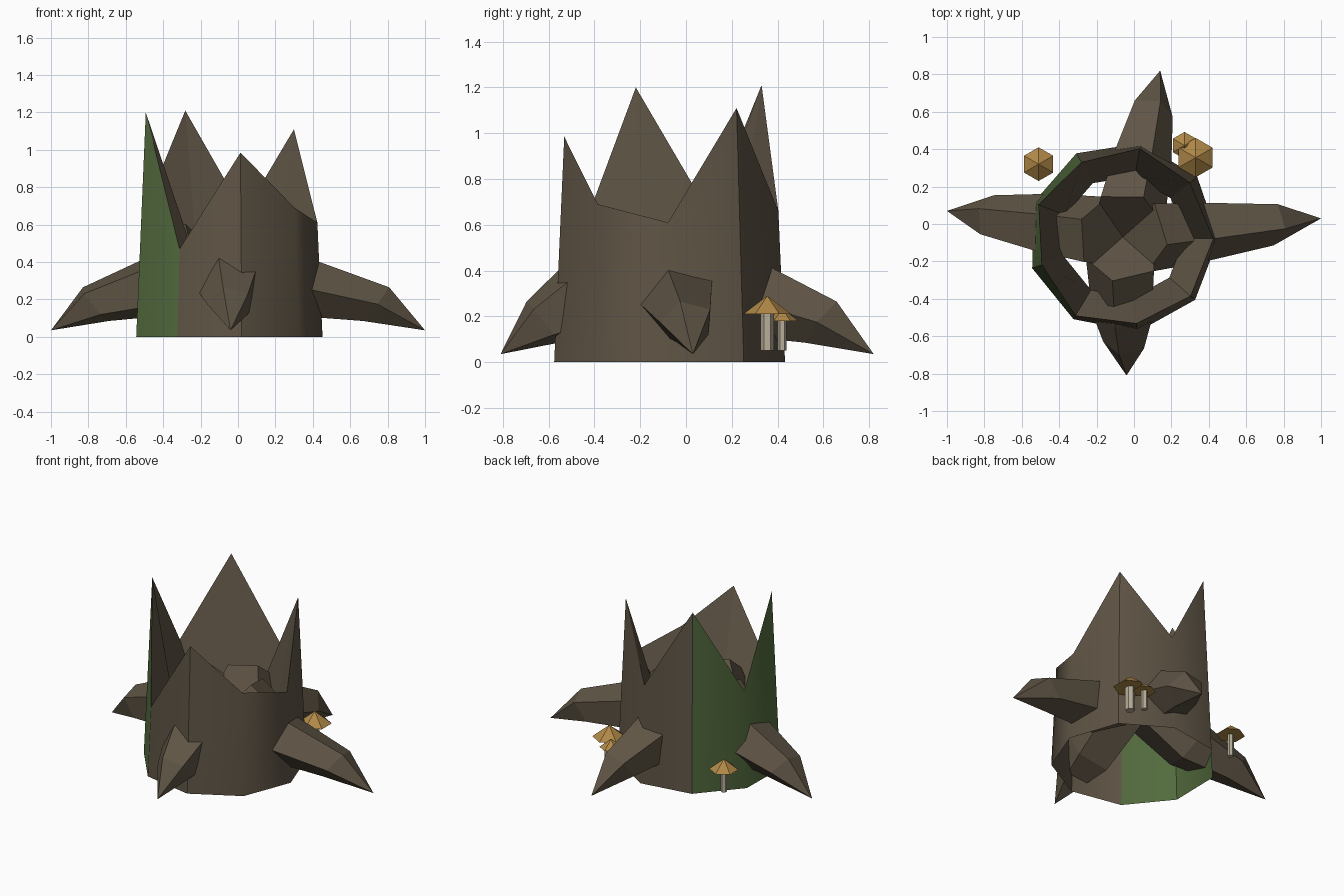
import bpy, bmesh, math
from mathutils import Vector

if "Cube" in bpy.data.objects:
    bpy.data.objects.remove(bpy.data.objects["Cube"])

CX, CY = -0.06, -0.07          # stump axis


def material(name, rgb):
    m = bpy.data.materials.new(name)
    m.diffuse_color = (*rgb, 1)
    m.use_nodes = True
    m.node_tree.nodes["Principled BSDF"].inputs["Base Color"].default_value = m.diffuse_color
    return m


BARK = material("bark_brown", (0.115, 0.09, 0.06))
MOSS = material("moss_green", (0.085, 0.145, 0.047))
CAP = material("cap_ochre", (0.44, 0.25, 0.065))
STEM = material("stem_cream", (0.48, 0.42, 0.32))


def finish(bm, name, mats):
    me = bpy.data.meshes.new(name)
    bm.to_mesh(me)
    bm.free()
    for m in mats:
        me.materials.append(m)
    ob = bpy.data.objects.new(name, me)
    bpy.context.collection.objects.link(ob)
    return ob


def bridge(bm, a, b):
    n = len(a)
    return [bm.faces.new((a[i], a[(i + 1) % n], b[(i + 1) % n], b[i])) for i in range(n)]


# Hollow broken stump: nine sides, jagged rim, inner wall sloping inwards
def build_stump():
    rim_z = [1.20, 0.47, 0.985, 0.69, 0.61, 1.11, 0.66, 1.21, 0.65]
    angles = [math.radians(199 + 40 * i) for i in range(9)]
    bm = bmesh.new()

    def ring(radii, heights):
        return [bm.verts.new((CX + r * math.cos(a), CY + r * math.sin(a), z))
                for a, r, z in zip(angles, radii, heights)]

    base = ring([0.512] * 9, [0] * 9)
    rim = ring([0.512 - 0.045 * z for z in rim_z], rim_z)
    inner = ring([0.33] * 9, [0.42] * 9)
    outside = bridge(bm, base, rim)
    bridge(bm, rim, inner)
    # moss covers the three sides towards -x
    for i in (0, 7, 8):
        outside[i].material_index = 1
    # creases below the splinters
    for i in (0, 2, 5, 7):
        bm.edges.get((base[i], rim[i])).smooth = False
    for v in rim:
        for e in v.link_edges:
            if inner[rim.index(v)] in e.verts or e.other_vert(v) in rim:
                e.smooth = False
    for f in outside:
        f.smooth = True
    return finish(bm, "stump", [BARK, MOSS])


# Root: five-sided spike that starts in the hollow and bends down through the wall
def build_root(name, tip):
    out = Vector((tip[0] - CX, tip[1] - CY, 0))
    length = out.length
    out.normalize()
    side = Vector((-out.y, out.x, 0))
    up = Vector((0, 0, 1))
    centre = Vector((CX, CY, 0))
    # distance from axis, height, radius, lean of the section
    sections = [(0.11, 0.46, 0.20, 40), (0.40, 0.26, 0.175, 30),
                (length * 0.75, 0.175, 0.12, 38)]
    bm = bmesh.new()
    rings = []
    for d, z, r, lean in sections:
        lean = math.radians(lean)
        axis = out * math.sin(lean) + up * math.cos(lean)
        ring = []
        for k in range(5):
            a = math.radians(180 + 72 * k)
            p = centre + out * d + up * z + side * (r * math.cos(a)) + axis * (r * math.sin(a))
            ring.append(bm.verts.new(p))
        rings.append(ring)
    bm.faces.new(rings[0])
    for a, b in zip(rings, rings[1:]):
        bridge(bm, a, b)
    end = bm.verts.new((tip[0], tip[1], 0.035))
    for k in range(5):
        bm.faces.new((rings[-1][k], rings[-1][(k + 1) % 5], end))
    bmesh.ops.recalc_face_normals(bm, faces=bm.faces[:])
    return finish(bm, name, [BARK])


# Six-sided prism or cone standing at (x, y)
def build_cone(name, x, y, z0, z1, r0, r1, mat):
    bpy.ops.mesh.primitive_cone_add(vertices=6, radius1=r0, radius2=r1, depth=z1 - z0,
                                    location=(x, y, (z0 + z1) / 2))
    ob = bpy.context.object
    ob.name = name
    ob.data.materials.append(mat)


build_stump()
for name, tip in {"root_right": (1.0, 0.03), "root_left": (-1.0, 0.07),
                  "root_back": (0.14, 0.82), "root_front": (-0.04, -0.81)}.items():
    build_root(name, tip)

# Mushrooms: x, y, height of cap edge, height of top, cap radius, stem radius
for i, (x, y, edge, top, rc, rs) in enumerate([(0.33, 0.355, 0.21, 0.29, 0.105, 0.03),
                                               (0.27, 0.42, 0.18, 0.235, 0.072, 0.02),
                                               (-0.51, 0.32, 0.20, 0.27, 0.09, 0.02)], 1):
    build_cone(f"mushroom_stem_{i}", x, y, 0.05, edge + 0.01, rs, rs, STEM)
    build_cone(f"mushroom_cap_{i}", x, y, edge, top, rc, 0, CAP)
